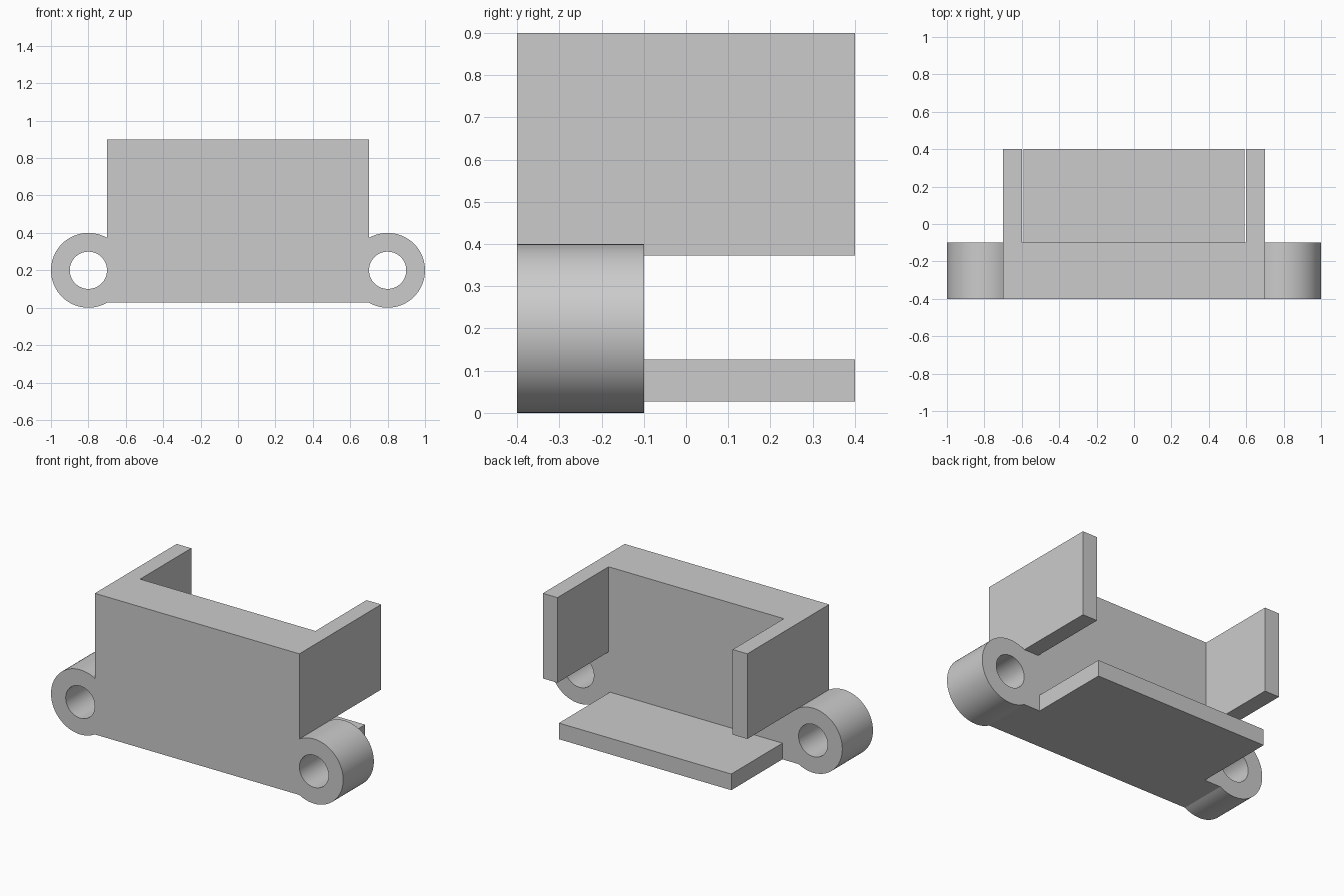
import bpy
import bmesh
from math import cos, sin, radians, sqrt
from mathutils import Vector

cube = bpy.data.objects.get("Cube")
if cube:
    bpy.data.objects.remove(cube, do_unlink=True)

grey = bpy.data.materials.new("light grey")
grey.use_nodes = True
colour = (0.6, 0.6, 0.6, 1)
grey.diffuse_color = colour
grey.node_tree.nodes["Principled BSDF"].inputs["Base Color"].default_value = colour

# Main dimensions
HALF_WIDTH, TOP = 0.7, 0.9
FRONT, BACK, END = -0.4, -0.1, 0.4
LUG_X, LUG_Z, LUG_R, HOLE_R = 0.8, 0.2, 0.2, 0.1
RISE = sqrt(LUG_R ** 2 - (LUG_X - HALF_WIDTH) ** 2)
LOW, HIGH = LUG_Z - RISE, LUG_Z + RISE   # where the lugs meet the body
SLAB = 0.1


def arc(cx, radius, start, end, steps):
    angles = [radians(start + (end - start) * i / steps) for i in range(steps + 1)]
    return [(cx + radius * cos(a), LUG_Z + radius * sin(a)) for a in angles]


def extrude_profile(name, loops, y0, y1):
    """Fill closed x-z loops (outline, then holes) and extrude them along y."""
    bm = bmesh.new()
    edges = []
    for loop in loops:
        verts = [bm.verts.new((x, y0, z)) for x, z in loop]
        edges += [bm.edges.new((v, verts[i - 1])) for i, v in enumerate(verts)]
    bmesh.ops.triangle_fill(bm, edges=edges, use_beauty=True)
    result = bmesh.ops.extrude_face_region(bm, geom=bm.faces[:], use_keep_orig=True)
    moved = [g for g in result["geom"] if isinstance(g, bmesh.types.BMVert)]
    bmesh.ops.translate(bm, verts=moved, vec=Vector((0, y1 - y0, 0)))
    bmesh.ops.recalc_face_normals(bm, faces=bm.faces[:])
    mesh = bpy.data.meshes.new(name)
    bm.to_mesh(mesh)
    bm.free()
    mesh.materials.append(grey)
    obj = bpy.data.objects.new(name, mesh)
    bpy.context.collection.objects.link(obj)
    return obj


def rectangle(x0, x1, z0, z1):
    return [(x0, z0), (x1, z0), (x1, z1), (x0, z1)]


# Front body with a rounded, drilled lug on either side
right_half = arc(LUG_X, LUG_R, -120, 120, 48) + [(HALF_WIDTH, TOP)]
outline = right_half + [(-x, z) for x, z in reversed(right_half)]
hole_r = HOLE_R - 0.0005
holes = [arc(side * LUG_X, hole_r, 0, 360, 64)[:-1] for side in (-1, 1)]
body = extrude_profile("front_body_with_lugs", [outline] + holes, FRONT, BACK)
bpy.ops.object.select_all(action="DESELECT")
body.select_set(True)
bpy.context.view_layer.objects.active = body
bpy.ops.object.shade_smooth_by_angle(angle=radians(20))

# Side walls reaching back
for side, label in ((1, "left"), (-1, "right")):
    x0, x1 = sorted((side * (HALF_WIDTH - SLAB), side * HALF_WIDTH))
    extrude_profile(label + "_side_wall", [rectangle(x0, x1, HIGH, TOP)], BACK, END)

# Bottom shelf, slightly narrower than the gap between the walls
shelf_x = HALF_WIDTH - SLAB - 0.01
extrude_profile("bottom_shelf", [rectangle(-shelf_x, shelf_x, LOW, LOW + SLAB)], BACK, END)
